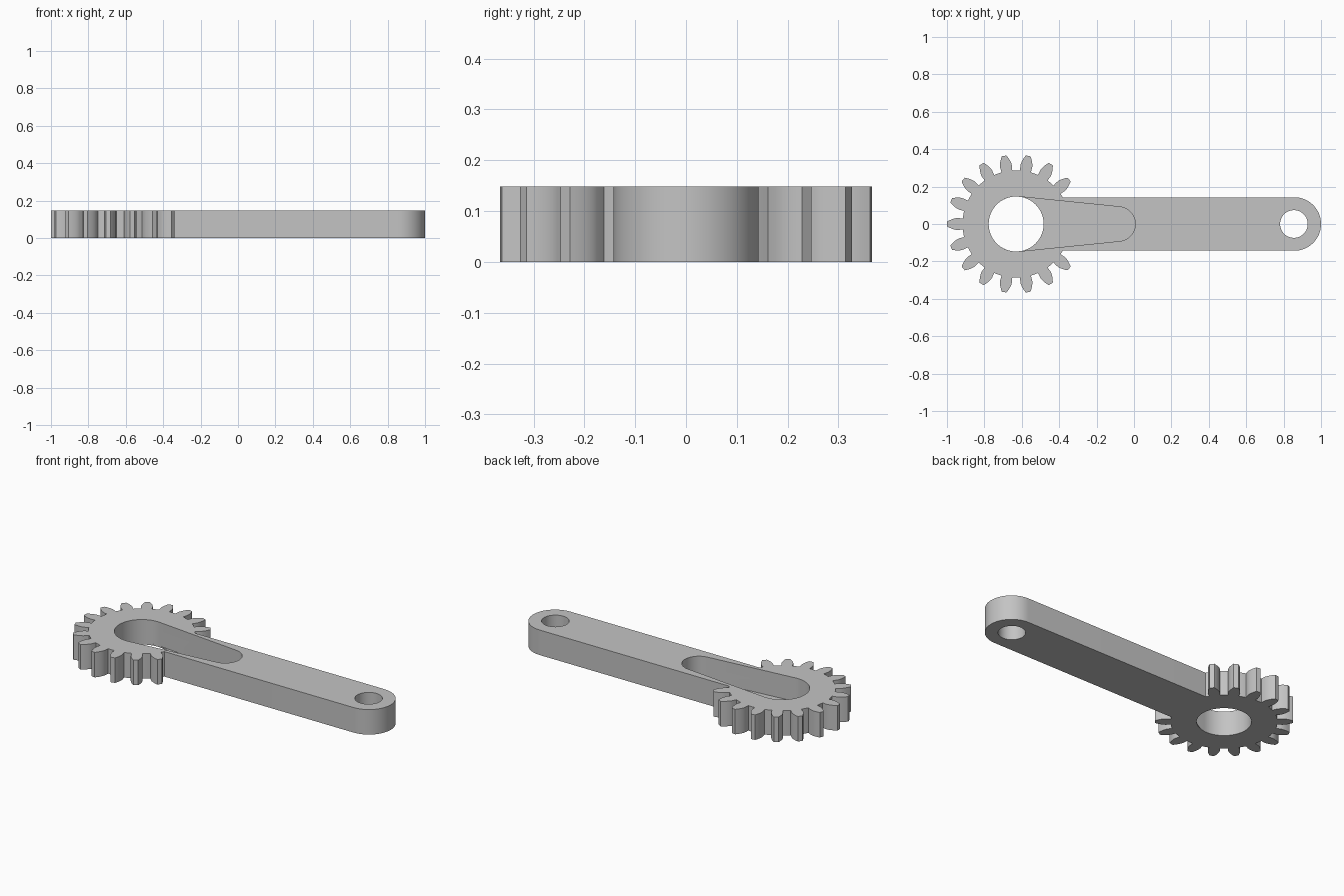
import bpy, bmesh
from math import sin, cos, tan, acos, asin, pi, radians

if "Cube" in bpy.data.objects:
    bpy.data.objects.remove(bpy.data.objects["Cube"])

THICK = 0.148
GEAR_X, BORE_R = -0.63, 0.147
MODULE, TEETH = 0.037, 18

steel = bpy.data.materials.new("plain_grey")
steel.use_nodes = True
GREY = (0.55, 0.55, 0.55, 1)
steel.diffuse_color = GREY
steel.node_tree.nodes["Principled BSDF"].inputs["Base Color"].default_value = GREY


def arc(cx, r, start, end, steps):
    """Points along an arc centred on the x axis."""
    return [(cx + r * cos(start + (end - start) * i / steps),
             r * sin(start + (end - start) * i / steps)) for i in range(steps + 1)]


def prism(name, outline, z0, z1):
    """Extrude a flat outline between two heights."""
    bm = bmesh.new()
    face = bm.faces.new([bm.verts.new((x, y, z0)) for x, y in outline])
    top = bmesh.ops.extrude_face_region(bm, geom=[face])["geom"]
    bmesh.ops.translate(bm, vec=(0, 0, z1 - z0),
                        verts=[v for v in top if isinstance(v, bmesh.types.BMVert)])
    bmesh.ops.recalc_face_normals(bm, faces=bm.faces)
    mesh = bpy.data.meshes.new(name)
    bm.to_mesh(mesh)
    bm.free()
    mesh.materials.append(steel)
    obj = bpy.data.objects.new(name, mesh)
    bpy.context.collection.objects.link(obj)
    return obj


def combine(target, other, operation):
    """Apply a boolean and discard the helper solid."""
    mod = target.modifiers.new(operation, "BOOLEAN")
    mod.operation, mod.solver, mod.object = operation, "EXACT", other
    bpy.context.view_layer.objects.active = target
    bpy.ops.object.modifier_apply(modifier=mod.name)
    bpy.data.objects.remove(other)


def gear_outline():
    """Involute teeth with radial roots."""
    pitch_r = MODULE * TEETH / 2
    base_r = pitch_r * cos(radians(20))
    root_r, tip_r = pitch_r - 1.25 * MODULE, pitch_r + MODULE
    base_half = pi / (2 * TEETH) + tan(radians(20)) - radians(20)
    flank = [(root_r, base_half)]
    for i in range(7):
        r = base_r + (tip_r - base_r) * i / 6
        a = acos(min(1, base_r / r))
        flank.append((r, base_half - (tan(a) - a)))
    tooth = [(r, -a) for r, a in flank] + [(r, a) for r, a in reversed(flank)]
    half_pitch = pi / TEETH
    # Extra points keep the root arc round between teeth
    tooth += [(root_r, base_half + (half_pitch - base_half) * k / 2) for k in (1, 2, 3)]
    return [(GEAR_X + r * cos(a + 2 * half_pitch * t), r * sin(a + 2 * half_pitch * t))
            for t in range(TEETH) for r, a in tooth]


# Gear and rounded arm fused into one lever
lever = prism("gear_lever", gear_outline(), 0, THICK)
ARM_R = 0.143
arm = prism("arm", [(GEAR_X, ARM_R), (GEAR_X, -ARM_R)]
            + arc(1 - ARM_R, ARM_R, -pi / 2, pi / 2, 32), 0, THICK)
combine(lever, arm, "UNION")

# Tapered pocket with a thin floor, running from the bore into the arm
TIP_X, TIP_R = -0.085, 0.092
slope = pi / 2 - asin((BORE_R - TIP_R) / (TIP_X - GEAR_X))
pocket = prism("pocket", arc(TIP_X, TIP_R, -slope, slope, 32)
               + arc(GEAR_X, BORE_R, slope, 2 * pi - slope, 36), 0.008, THICK + 0.1)
combine(lever, pocket, "DIFFERENCE")

# Gear bore and pin hole go right through
for name, x, r in (("bore", GEAR_X, BORE_R), ("pin_hole", 0.855, 0.074)):
    hole = prism(name, arc(x, r, 0, 2 * pi, 64)[:-1], -0.1, THICK + 0.1)
    combine(lever, hole, "DIFFERENCE")

# Smooth the round walls, keep the machined edges sharp
bpy.ops.object.select_all(action="DESELECT")
lever.select_set(True)
bpy.context.view_layer.objects.active = lever
bpy.ops.object.shade_smooth_by_angle(angle=radians(25))
